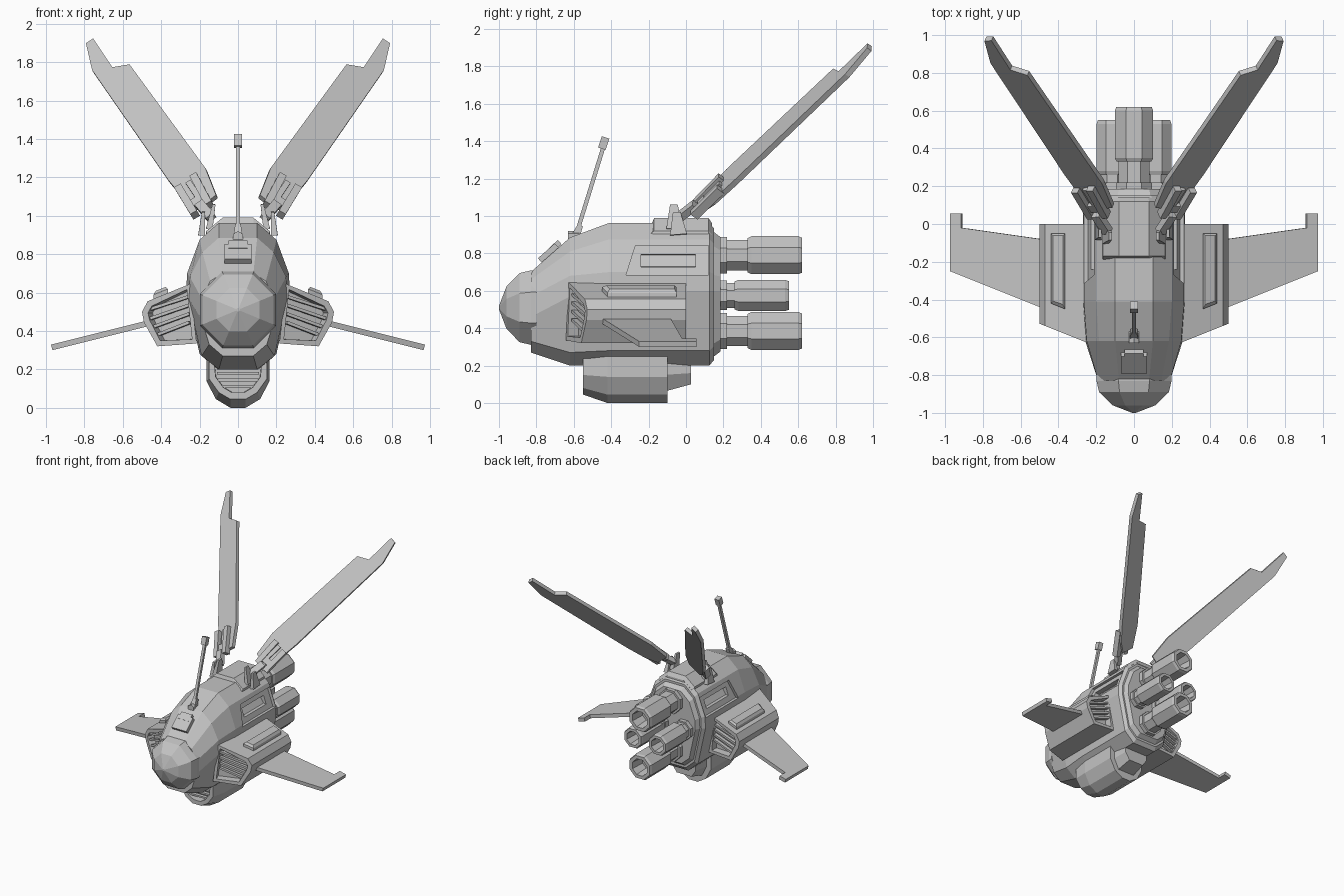
import bpy, bmesh, math
from mathutils import Vector as V

if "Cube" in bpy.data.objects:
    bpy.data.objects.remove(bpy.data.objects["Cube"])

grey = bpy.data.materials.new("hull_grey")
grey.use_nodes = True
grey.diffuse_color = (0.55, 0.55, 0.55, 1)
grey.node_tree.nodes["Principled BSDF"].inputs["Base Color"].default_value = grey.diffuse_color


def part(name, *lofts, mirror=False, recess=0, ends=(0, -1)):
    """Object from lofts (lists of rings); recess cuts framed openings in the chosen end caps."""
    bm = bmesh.new()
    for rings in lofts:
        loops = [[bm.verts.new(p) for p in ring] for ring in rings]
        for a, b in zip(loops, loops[1:]):
            for i in range(len(a)):
                j = (i + 1) % len(a)
                bm.faces.new((a[i], a[j], b[j], b[i]))
        caps = [bm.faces.new(loops[0]), bm.faces.new(loops[-1])]
    bmesh.ops.recalc_face_normals(bm, faces=bm.faces)
    if recess:
        for e in ends:
            bmesh.ops.inset_individual(bm, faces=[caps[e]], thickness=recess)
            bmesh.ops.inset_individual(bm, faces=[caps[e]], thickness=0.002, depth=-0.06)
    me = bpy.data.meshes.new(name)
    bm.to_mesh(me)
    bm.free()
    me.materials.append(grey)
    ob = bpy.data.objects.new(name, me)
    bpy.context.collection.objects.link(ob)
    if mirror:
        ob.modifiers.new("Mirror", 'MIRROR').use_mirror_merge = False
    return ob


def section(half, y):
    """Symmetric ring at y from the right half (x, z), top to bottom."""
    return [V((x, y, z)) for x, z in half] + [V((-x, y, z)) for x, z in reversed(half)]


def ring(poly, y):
    return [V((x, y, z)) for x, z in poly]


def beam(a, b, w, h, up=(0, 0, 1), taper=1.0):
    a, b = V(a), V(b)
    d = (b - a).normalized()
    s = d.cross(V(up)).normalized()
    u = s.cross(d)
    return [[p + s * w * k * i / 2 + u * h * k * j / 2
             for i, j in ((-1, -1), (1, -1), (1, 1), (-1, 1))]
            for p, k in ((a, 1), (b, taper))]


def turned(profile, cx, cz, sides=8):
    """Faceted body of revolution along y from (y, radius) pairs."""
    step = 2 * math.pi / sides
    return [[V((cx + r * math.cos((i + .5) * step), y, cz + r * math.sin((i + .5) * step)))
             for i in range(sides)] for y, r in profile]


def plate(points, normal, thick):
    off = V(normal).normalized() * thick / 2
    return [[V(p) + off for p in points], [V(p) - off for p in points]]


# Hull with tapered front and stepped rear cap
full = [(.10, .963), (.20, .875), (.265, .70), (.27, .6), (.20, .28), (.11, .2)]
middle = [(.10, .885), (.185, .81), (.25, .68), (.258, .57), (.19, .27), (.10, .2)]
front = [(.08, .70), (.145, .66), (.19, .57), (.19, .46), (.15, .33), (.08, .27)]


def shrink(k):
    return [(x * k, .58 + (z - .58) * k) for x, z in full]


hull = part("hull", [section(front, -.83), section(middle, -.62), section(full, -.41),
                     section(full, .125), section(shrink(.92), .15),
                     section(shrink(.87), .15), section(shrink(.8), .185)])

# Recessed upper side panels and windows
step = [V((x, y, z)) for x, y, z in ((.32, -.32, .685), (.243, -.32, .685),
                                     (.188, -.27, .842), (.32, -.27, .842))]
step_back = [V((p.x, .12, p.z)) for p in step]
window = [(.32, .715), (.205, .73), (.165, .79), (.32, .81)]
cutters = [part("panel_cutter", [step, step_back], mirror=True),
           part("window_cutter", [ring(window, -.24), ring(window, .05)], mirror=True)]
bpy.context.view_layer.objects.active = hull
for c in cutters:
    c.hide_render = True
    m = hull.modifiers.new("Cut", 'BOOLEAN')
    m.object, m.solver = c, 'EXACT'
    bpy.ops.object.modifier_apply(modifier=m.name)
    bpy.data.objects.remove(c)

# Nose dome
part("nose_dome", turned([(-.8, .215), (-.83, .215), (-.89, .2), (-.96, .122), (-1, .01)], 0, .51))

# Small vent on the nose
part("nose_vent", beam((0, -.775, .755), (0, -.685, .835), .14, .05),
     beam((0, -.72, .82), (0, -.675, .86), .1, .03))

# Dorsal plate carrying the upper wings
dorsal = [(.08, .99), (.165, .92), (.175, .85)]
part("dorsal_plate", [section([(.08, .93), (.165, .9), (.175, .85)], -.195),
                      section(dorsal, -.17), section(dorsal, .12),
                      section([(.075, .96), (.15, .9), (.16, .85)], .14)])

# Aerial
part("aerial", turned([(-.63, .03), (-.57, .03)], 0, .89, 6),
     beam((0, -.60, .87), (0, -.565, .95), .05, .05, (0, 1, 0), .6),
     beam((0, -.59, .89), (0, -.435, 1.39), .022, .022, (0, 1, 0)),
     beam((0, -.45, 1.36), (0, -.43, 1.42), .042, .042, (0, 1, 0)))

# Engines: large above and below, small at the sides
for name, cx, cz, r, end in (("upper", 0, .79, .11, .62), ("lower", 0, .385, .11, .62),
                             ("left", .115, .575, .09, .55), ("right", -.115, .575, .09, .55)):
    part(name + "_engine", turned(
        [(.15, r * .95), (.22, r * .95), (.22, r * .8), (end - .29, r * .8), (end - .29, r * .9),
         (end - .27, r), (end - .02, r), (end, r * .92), (end, r * .66), (end - .12, r * .55)], cx, cz))

# Belly pod with front grille and rear fairing
pod = [(.165, .28), (.165, .14), (.115, .045), (.04, 0)]
lip = [(.15, .28), (.15, .15), (.1, .08), (.04, .045)]
part("belly_pod", [section(pod, -.1), section(pod, -.42), section(lip, -.55)],
     recess=.035, ends=(-1,))
part("belly_grille", *[beam((-.11, -.52, z), (.11, -.52, z), .03, .014)
                       for z in (.11, .145, .18, .215)])
part("belly_fairing", [section([(.125, .26), (.125, .15), (.08, .06)], -.12),
                       section([(.11, .24), (.11, .16), (.07, .1)], .027)])

# Side pods with swept, open fronts and grilles at both ends
side = [(.25, .645), (.47, .555), (.5, .5), (.49, .445), (.42, .32), (.215, .335)]


def swept(x):
    return -.62 + (x - .27) * .4


part("side_pods", [[V((x, swept(x), z)) for x, z in side], ring(side, 0)],
     mirror=True, recess=.034)
slats = []
for i in range(4):
    z = .395 + .045 * i
    x0, x1 = .25, .43 + .012 * i
    slats.append(beam((x0, swept(x0) + .03, z + .05), (x1, swept(x1) + .03, z - .02), .03, .016))
    slats.append(beam((x0, -.025, z + .05), (x1, -.025, z - .02), .03, .016))
part("side_grilles", *slats, mirror=True)

# Raised blocks on the side pods
part("side_pod_blocks", [[V((x, y, .65 - (x - .25) * .4 + dz)) for x, y in
                          ((.365 + e, -.45 + e * 2), (.44 - e, -.42 + e),
                           (.44 - e, -.05 - e), (.365 + e, -.05 - e))]
                         for dz, e in ((-.03, 0), (.015, 0), (.03, .012))], mirror=True)

# Lower wings
outline = [(.42, -.47), (.97, -.25), (.97, .055), (.912, .055), (.912, -.02), (.42, -.09)]
part("lower_wings", plate([(x, y, .432 - (x - .5) * .25) for x, y in outline],
                          (.25, 0, 1), .03), mirror=True)


# Upper wings, lying in one slanted plane
normal = V((.43, -1, .74)).normalized()


def on_wing(x, z, lift=0):
    return V((x, .74 * z + .44 * x - .765, z)) + normal * lift


blade = [(.11, 1.10), (.165, 1.24), (.56, 1.78), (.65, 1.765), (.75, 1.915),
         (.787, 1.89), (.755, 1.75), (.36, 1.18), (.27, 1.07), (.2, 1.03)]
part("upper_wings", plate([on_wing(*p) for p in blade], normal, .03), mirror=True)

# Clamps and hinges holding the upper wings
part("wing_clamps",
     beam(on_wing(.14, 1.04, .025), on_wing(.22, 1.19, .025), .04, .05, normal),
     beam(on_wing(.215, .99, .025), on_wing(.30, 1.13, .025), .04, .05, normal),
     beam(on_wing(.15, 1.09, .02), on_wing(.25, 1.03, .02), .05, .04, normal),
     beam(on_wing(.19, 1.07, .02), on_wing(.25, 1.16, .02), .03, .03, normal), mirror=True)
part("wing_hinges",
     beam((.15, -.06, .93), (.125, -.065, 1.06), .035, .09, (0, 1, 0), .45),
     beam((.19, -.04, .90), (.18, -.05, 1.02), .035, .09, (0, 1, 0), .45),
     beam((.14, -.04, .99), (.20, .05, 1.06), .05, .04, normal), mirror=True)
